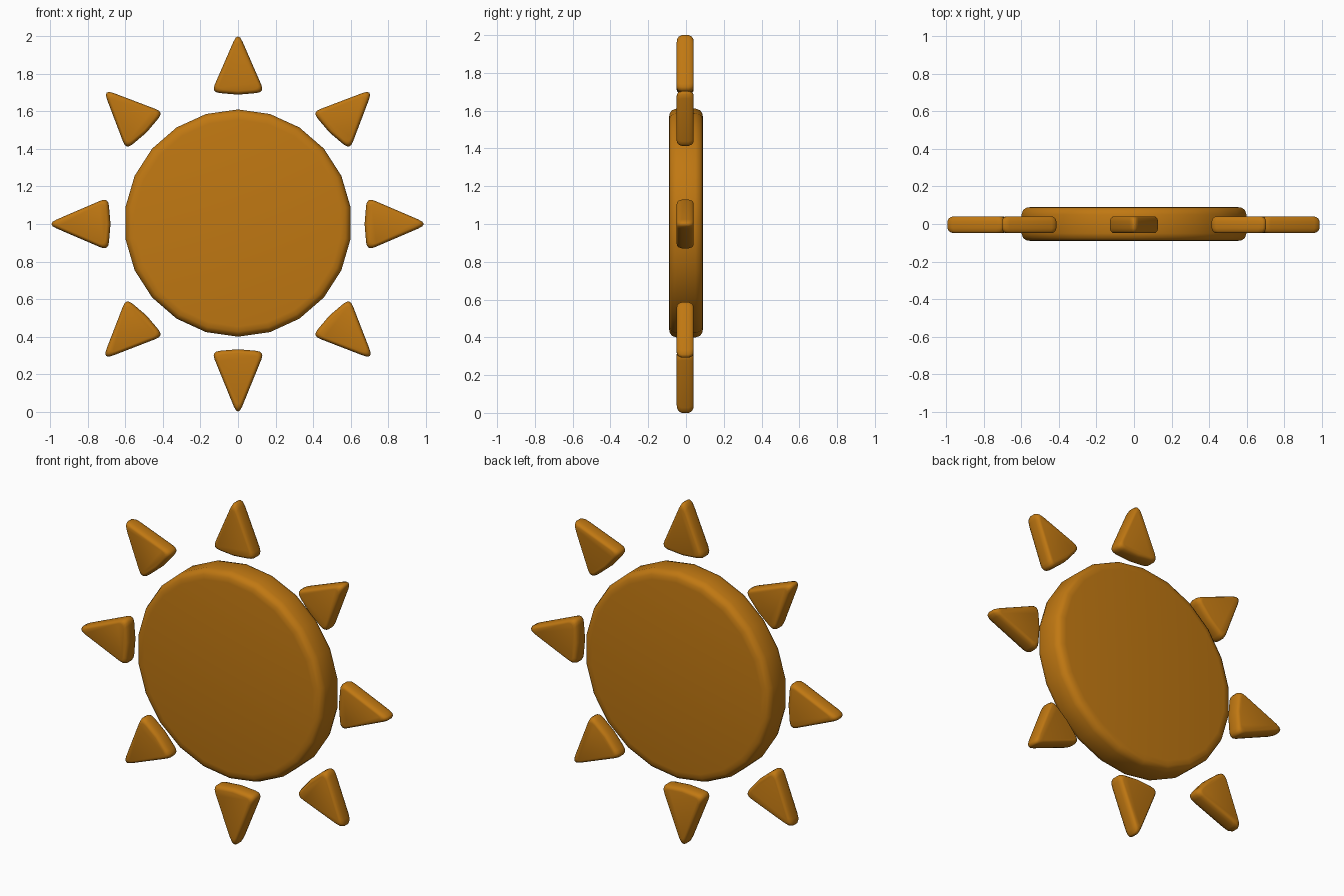
import bpy
import bmesh
from math import sin, cos, pi, radians
from mathutils import Vector

cube = bpy.data.objects.get("Cube")
if cube:
    bpy.data.objects.remove(cube, do_unlink=True)

# Single warm orange colour
COLOUR = (0.53, 0.188, 0.006, 1.0)
orange = bpy.data.materials.new("warm_orange")
orange.use_nodes = True
orange.diffuse_color = COLOUR
orange.node_tree.nodes["Principled BSDF"].inputs["Base Color"].default_value = COLOUR


def pillow(name, outline, layers, location, angle=0.0):
    """Stack scaled copies of an x-z outline along y and cap both ends."""
    bm = bmesh.new()
    centre = sum(outline, Vector((0, 0))) / len(outline)
    rings = []
    for y, scale in layers:
        points = [centre + (p - centre) * scale for p in outline]
        rings.append([bm.verts.new((p.x, y, p.y)) for p in points])
    n = len(outline)
    for a, b in zip(rings, rings[1:]):
        for i in range(n):
            j = (i + 1) % n
            bm.faces.new((a[i], a[j], b[j], b[i]))
    bm.faces.new(rings[0])
    bm.faces.new(rings[-1])
    bmesh.ops.recalc_face_normals(bm, faces=bm.faces)
    for face in bm.faces:
        face.smooth = True
    mesh = bpy.data.meshes.new(name)
    bm.to_mesh(mesh)
    bm.free()
    mesh.materials.append(orange)
    obj = bpy.data.objects.new(name, mesh)
    obj.location = location
    obj.rotation_euler.y = -angle
    bpy.context.collection.objects.link(obj)
    return obj


def mirrored_layers(half):
    """Mirror a list of (depth, scale) layers to the other side."""
    return [(-y, s) for y, s in reversed(half)] + half


def rounded(corners, steps=4):
    """Round each (point, distance) corner with a quadratic curve."""
    result = []
    for i, (p, d) in enumerate(corners):
        if d == 0:
            result.append(p)
            continue
        before = corners[i - 1][0]
        after = corners[(i + 1) % len(corners)][0]
        a = p + (before - p).normalized() * d
        b = p + (after - p).normalized() * d
        for k in range(steps + 1):
            t = k / steps
            result.append(a * (1 - t) ** 2 + p * 2 * t * (1 - t) + b * t * t)
    return result


# Round disc with softened rims
SIDES = 22
circle = [Vector((cos(a), sin(a))) * 0.606
          for a in (pi / 2 + 2 * pi * i / SIDES for i in range(SIDES))]
disc_layers = mirrored_layers([(0.05, 1.0), (0.075, 0.985), (0.087, 0.955), (0.091, 0.91)])
pillow("sun_disc", circle, disc_layers, (0, 0, 1.005))

# Eight pointed rays: inner and outer distance from the centre
ray_layers = mirrored_layers([(0.018, 1.0), (0.034, 0.96), (0.042, 0.9), (0.045, 0.82)])
names = ("left", "upper_left", "top", "upper_right",
         "right", "lower_right", "bottom", "lower_left")
reach = ((0.675, 0.99), (0.69, 0.99), (0.69, 1.0), (0.69, 0.99),
         (0.68, 0.995), (0.69, 0.995), (0.668, 1.0), (0.69, 0.995))
for i, (inner, outer) in enumerate(reach):
    triangle = rounded([
        (Vector((outer + 0.028, 0)), 0.06),
        (Vector((inner + 0.012, 0.142)), 0.045),
        (Vector((inner, 0)), 0),
        (Vector((inner + 0.012, -0.142)), 0.045),
    ])
    pillow("ray_" + names[i], triangle, ray_layers, (0, -0.004, 1.0), radians(45 * i))
